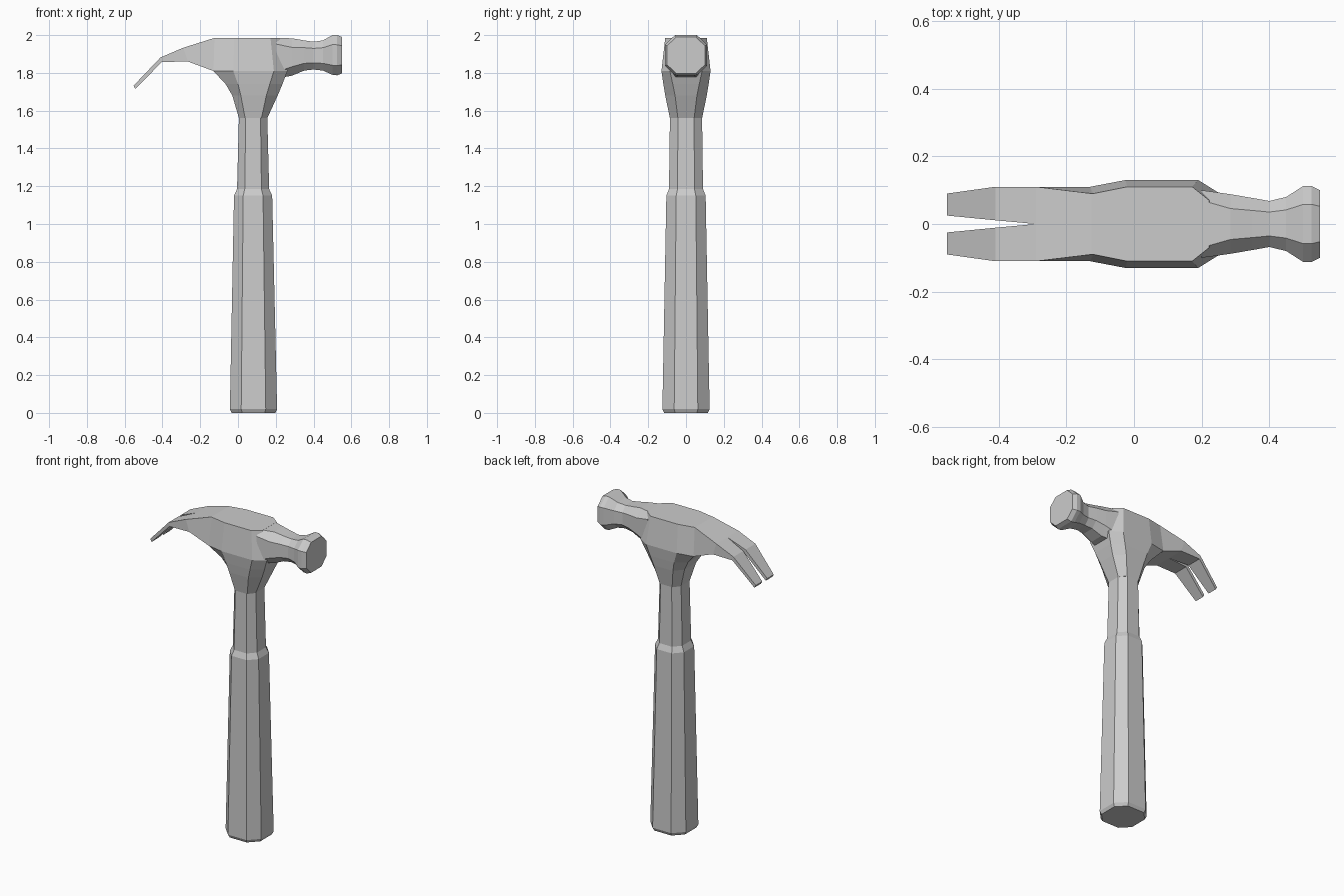
import bpy, bmesh

if "Cube" in bpy.data.objects:
    bpy.data.objects.remove(bpy.data.objects["Cube"])


def loft(name, rings, drop_centre=False):
    """Skin a list of equal-length vertex rings and cap both ends."""
    bm = bmesh.new()
    loops = [[bm.verts.new(p) for p in ring] for ring in rings]
    n = len(loops[0])
    for a, b in zip(loops, loops[1:]):
        for i in range(n):
            j = (i + 1) % n
            bm.faces.new((a[i], a[j], b[j], b[i]))
    bm.faces.new(loops[0])
    bm.faces.new(loops[-1])
    bmesh.ops.recalc_face_normals(bm, faces=bm.faces[:])
    if drop_centre:  # open the faces lying on the mirror plane
        flat = [f for f in bm.faces if all(abs(v.co.y) < 1e-5 for v in f.verts)]
        bmesh.ops.delete(bm, geom=flat, context='FACES')
    me = bpy.data.meshes.new(name)
    bm.to_mesh(me)
    bm.free()
    ob = bpy.data.objects.new(name, me)
    bpy.context.collection.objects.link(ob)
    return ob


def upright_ring(z, x0, x1, f0, f1, y, y0, y1, tilt=0):
    """Horizontal octagon: ends x0/x1 (half widths y0/y1), flat sides f0..f1 at +-y."""
    pts = [(x0, -y0), (f0, -y), (f1, -y), (x1, -y1),
           (x1, y1), (f1, y), (f0, y), (x0, y0)]
    return [(px, py, z) for px, py in pts]


def grip_ring(z, cx, r, ry):
    return upright_ring(z, cx - r, cx + r, cx - r * .52, cx + r * .52, ry, ry * .5, ry * .5)


# Grip and shaft
loft("handle", [grip_ring(*s) for s in (
    (0.0, .082, .115, .115), (.02, .082, .125, .125), (1.15, .08, .101, .104),
    (1.185, .08, .085, .09), (1.57, .08, .075, .085))])

# Socket flaring up into the block of the head
loft("head_block", [upright_ring(*s) for s in (
    (1.56, .005, .155, .038, .124, .085, .043, .043),
    (1.68, -.03, .21, .015, .15, .11, .058, .058),
    (1.74, -.065, .235, .0, .168, .12, .075, .07),
    (1.81, -.13, .262, -.025, .19, .13, .11, .085),
    (1.985, -.12, .222, -.02, .172, .11, .09, .07))])

# Split claw: one prong, mirrored
# each station: top x, top z, bottom x, bottom z, slit y, outer y top, outer y bottom
prong = (
    (-.10, 1.985, -.10, 1.81, 0, .09, .112),
    (-.125, 1.985, -.13, 1.81, 0, .09, .11),
    (-.29, 1.933, -.265, 1.86, 0, .11, .11),
    (-.41, 1.882, -.403, 1.858, .011, .11, .11),
    (-.553, 1.732, -.543, 1.715, .025, .09, .09))
claw = loft("claw", [[(tx, yi, tz), (tx, yt, tz), (bx, yb, bz), (bx, yi, bz)]
                     for tx, tz, bx, bz, yi, yt, yb in prong], drop_centre=True)
mirror = claw.modifiers.new("mirror", 'MIRROR')
mirror.use_axis = (False, True, False)


# Striking neck and face: octagons along x
def face_ring(x, z0, z1, y, k=.52):
    c, h = (z0 + z1) / 2, (z1 - z0) / 2
    pts = [(-1, k), (-k, 1), (k, 1), (1, k), (1, -k), (k, -1), (-k, -1), (-1, -k)]
    return [(x, a * y, c + b * h) for a, b in pts]


loft("striking_face", [face_ring(*s) for s in (
    (.20, 1.77, 1.985, .10, .7), (.285, 1.785, 1.983, .088), (.35, 1.812, 1.972, .077),
    (.40, 1.818, 1.965, .068), (.45, 1.812, 1.972, .08),
    (.50, 1.79, 2.0, .112), (.525, 1.787, 2.0, .112), (.55, 1.797, 1.99, .1))])
